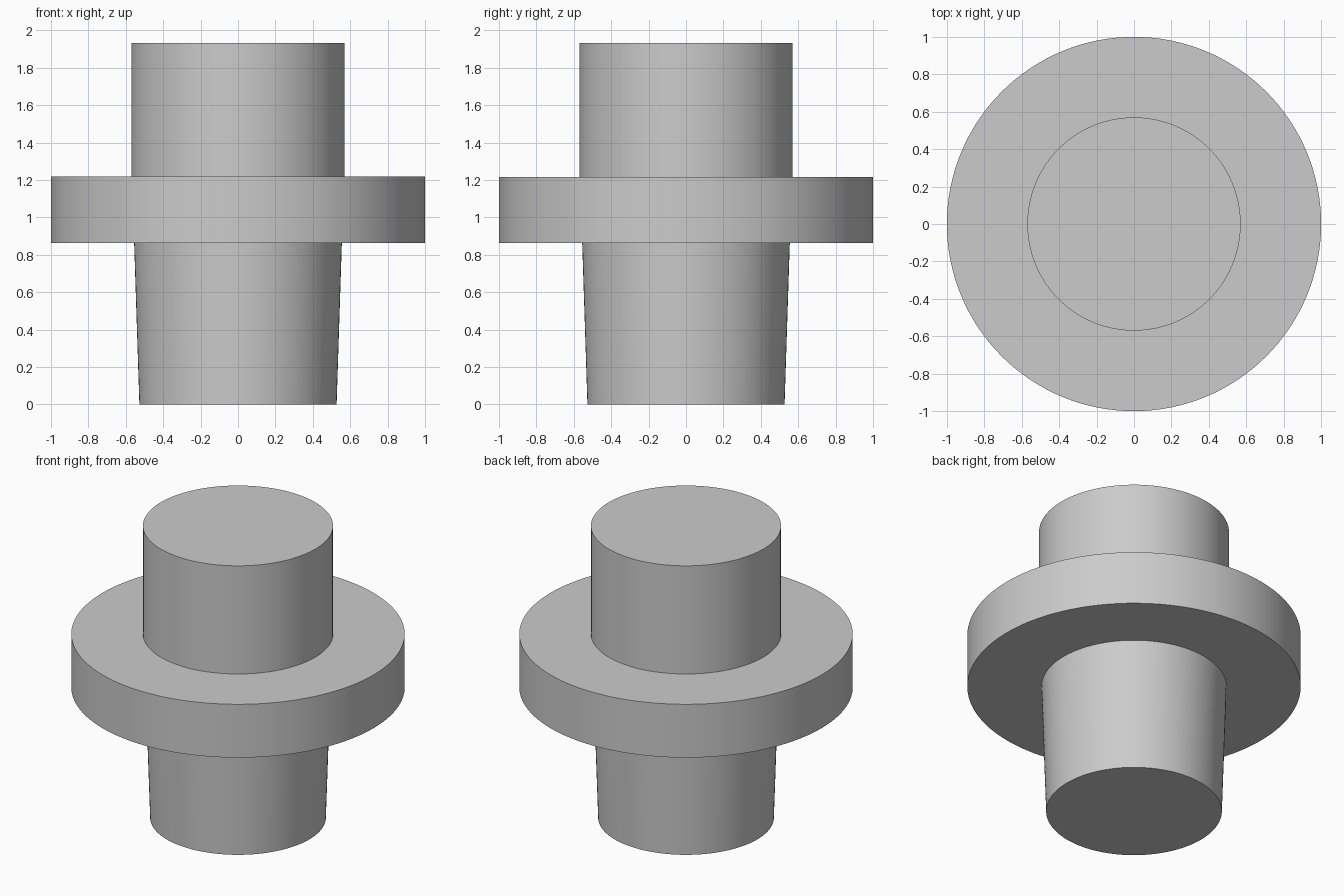
import bpy, bmesh
from math import radians, tau
from mathutils import Vector

if "Cube" in bpy.data.objects:
    bpy.data.objects.remove(bpy.data.objects["Cube"])

SIDES = 128

# Half profile (radius, height): tapered plug, flange, straight upper boss
PROFILE = [(0.527, 0.0), (0.555, 0.864), (1.0, 0.864),
           (1.0, 1.217), (0.57, 1.217), (0.57, 1.933)]


def lathe(name, profile, sides):
    """Revolve a profile around z and close both ends with flat caps."""
    bm = bmesh.new()
    verts = [bm.verts.new((r, 0, z)) for r, z in profile]
    edges = [bm.edges.new(pair) for pair in zip(verts, verts[1:])]
    bmesh.ops.spin(bm, geom=verts + edges, cent=Vector(), axis=(0, 0, 1),
                   angle=tau, steps=sides, use_duplicate=False)
    bmesh.ops.remove_doubles(bm, verts=bm.verts, dist=1e-4)
    bmesh.ops.holes_fill(bm, edges=[e for e in bm.edges if e.is_boundary], sides=0)
    bmesh.ops.recalc_face_normals(bm, faces=bm.faces)
    mesh = bpy.data.meshes.new(name)
    bm.to_mesh(mesh)
    bm.free()
    obj = bpy.data.objects.new(name, mesh)
    bpy.context.collection.objects.link(obj)
    return obj


# Flanged plug, smooth round walls with crisp rims
plug = lathe("flanged_plug", PROFILE, SIDES)
bpy.context.view_layer.objects.active = plug
plug.select_set(True)
bpy.ops.object.shade_smooth_by_angle(angle=radians(30))
